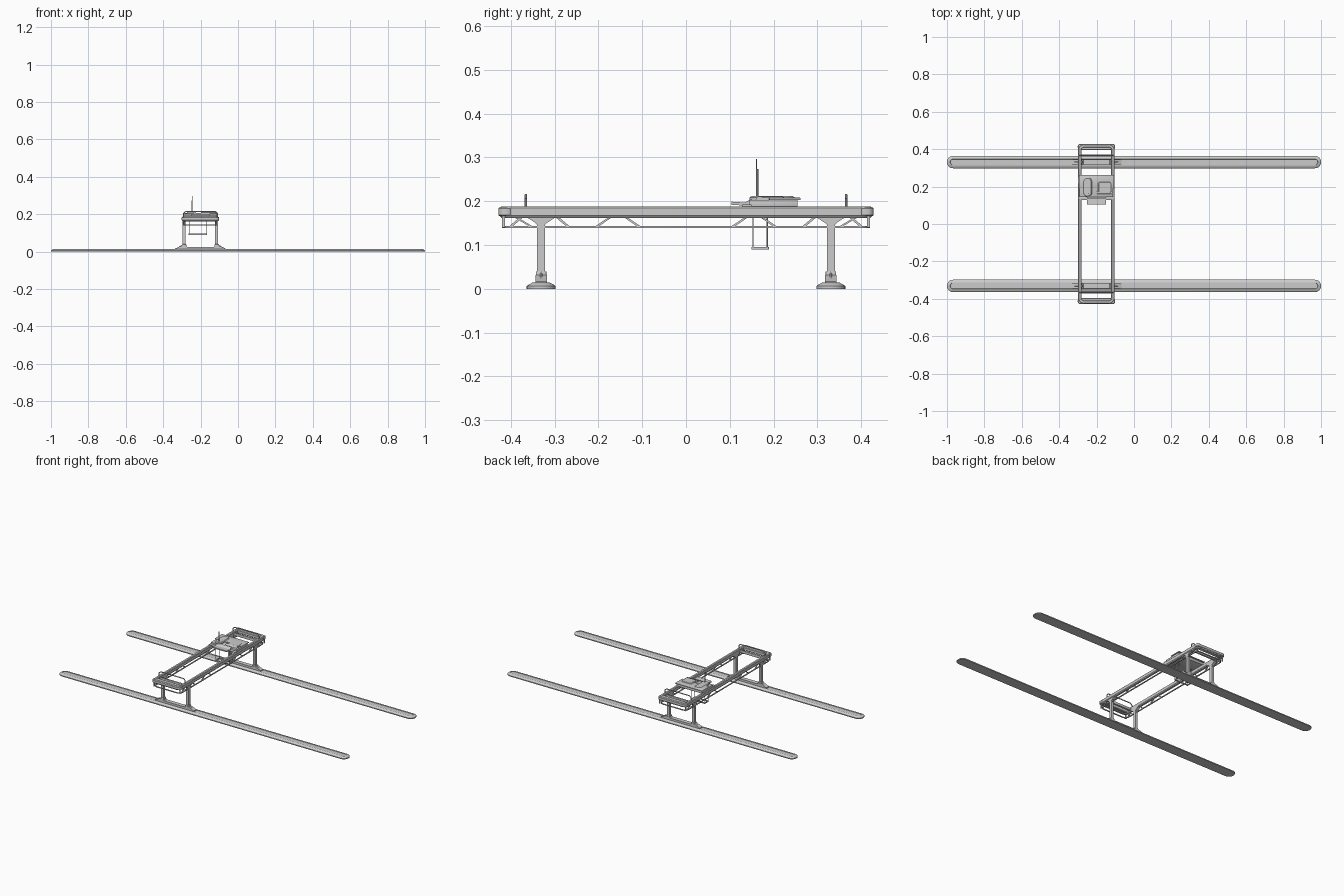
import bpy, bmesh
from math import pi, sin, cos
from mathutils import Vector

if "Cube" in bpy.data.objects:
    bpy.data.objects.remove(bpy.data.objects["Cube"])

CX = -0.201   # gantry centre line in x


def finish(name, bm, smooth=True):
    bmesh.ops.recalc_face_normals(bm, faces=bm.faces)
    me = bpy.data.meshes.new(name)
    bm.to_mesh(me)
    bm.free()
    ob = bpy.data.objects.new(name, me)
    bpy.context.collection.objects.link(ob)
    if smooth:
        bpy.ops.object.select_all(action='DESELECT')
        ob.select_set(True)
        bpy.context.view_layer.objects.active = ob
        bpy.ops.object.shade_smooth_by_angle()
    return ob


def rounded(cx, cy, hx, hy, r, seg=6):
    r = max(r, 0.001)
    pts = []
    for k, (sx, sy) in enumerate(((1, 1), (-1, 1), (-1, -1), (1, -1))):
        for i in range(seg + 1):
            a = pi / 2 * (k + i / seg)
            pts.append((cx + sx * (hx - r) + r * cos(a), cy + sy * (hy - r) + r * sin(a)))
    return pts


def layered(name, c, half, r, profile, ring=False):
    """Rounded rectangle swept through (inset, z) layers; ring closes on itself."""
    bm = bmesh.new()
    rows = [[bm.verts.new((x, y, z)) for x, y in
             rounded(c[0], c[1], half[0] - d, half[1] - d, r - d)] for d, z in profile]
    n = len(rows[0])
    pairs = list(zip(rows, rows[1:])) + ([(rows[-1], rows[0])] if ring else [])
    for a, b in pairs:
        for i in range(n):
            j = (i + 1) % n
            bm.faces.new((a[i], a[j], b[j], b[i]))
    if not ring:
        bm.faces.new(rows[0])
        bm.faces.new(rows[-1])
    return finish(name, bm)


def box(name, x, y, z, bevel=0.0):
    bm = bmesh.new()
    bmesh.ops.create_cube(bm, size=1)
    for v in bm.verts:
        v.co = [lo + (c + 0.5) * (hi - lo) for c, (lo, hi) in zip(v.co, (x, y, z))]
    if bevel:
        bmesh.ops.bevel(bm, geom=bm.edges[:], offset=bevel, segments=2, affect='EDGES', profile=0.5)
    return finish(name, bm)


def extrude(name, pts, axis, lo, hi):
    """Extrude a profile: axis 'x' takes (y, z) points, axis 'y' takes (x, z)."""
    bm = bmesh.new()
    put = (lambda p, t: (t, p[0], p[1])) if axis == 'x' else (lambda p, t: (p[0], t, p[1]))
    a = [bm.verts.new(put(p, lo)) for p in pts]
    b = [bm.verts.new(put(p, hi)) for p in pts]
    bm.faces.new(a)
    bm.faces.new(b)
    for i in range(len(a)):
        j = (i + 1) % len(a)
        bm.faces.new((a[i], a[j], b[j], b[i]))
    return finish(name, bm, False)


def rod(name, p, q, r, seg=10):
    p, q = Vector(p), Vector(q)
    bm = bmesh.new()
    bmesh.ops.create_cone(bm, cap_ends=True, segments=seg, radius1=r, radius2=r, depth=(q - p).length)
    bmesh.ops.rotate(bm, verts=bm.verts, matrix=(q - p).to_track_quat('Z', 'Y').to_matrix())
    bmesh.ops.translate(bm, verts=bm.verts, vec=(p + q) / 2)
    return finish(name, bm)


# Ground rails, feet and legs
for s in (-1, 1):
    ry = 0.331 * s
    layered("rail", (0, ry), (1.0, 0.033), 0.032,
            [(0, 0), (0, 0.006), (0.004, 0.009), (0.013, 0.014), (0.017, 0.014), (0.018, 0.011)])
    extrude("foot_beam", [(CX - 0.135, 0.011), (CX + 0.135, 0.011), (CX + 0.135, 0.017),
                          (CX + 0.1, 0.032), (CX + 0.078, 0.032), (CX + 0.07, 0.025),
                          (CX - 0.07, 0.025), (CX - 0.078, 0.032), (CX - 0.1, 0.032),
                          (CX - 0.135, 0.017)], 'y', ry - 0.013, ry + 0.013)
    for m in (-1, 1):
        lx = CX + 0.087 * m
        prof = [(-0.009, 0.028), (0.009, 0.028), (0.009, 0.146), (0.014, 0.151), (0.034, 0.164),
                (0.042, 0.168), (-0.042, 0.168), (-0.034, 0.164), (-0.014, 0.151), (-0.009, 0.146)]
        extrude("leg", [(ry + a, b) for a, b in prof], 'x', lx - 0.008, lx + 0.008)
        box("leg_socket", (lx - 0.011, lx + 0.011), (ry - 0.012, ry + 0.012), (0.022, 0.04), 0.002)
        rod("leg_pin", (lx - 0.012, ry, 0.034), (lx + 0.012, ry, 0.034), 0.005)
        # Diagonal brace between leg and foot
        rod("foot_brace", (lx + 0.04 * m, ry, 0.016), (lx + 0.006 * m, ry, 0.036), 0.003)

# Main girder loop and the lighter loop hung below it
layered("main_girder", (CX, 0), (0.098, 0.426), 0.03,
        [(0.004, 0.162), (0, 0.167), (0, 0.184), (0.004, 0.188),
         (0.015, 0.188), (0.019, 0.184), (0.019, 0.167), (0.015, 0.162)], True)
layered("lower_loop", (CX, 0), (0.094, 0.42), 0.026,
        [(0, 0.139), (0, 0.144), (0.006, 0.144), (0.006, 0.139)], True)

for s in (-1, 1):
    # End bumper, cross beam and hoop rail at each end
    layered("end_bumper", (CX, 0.412 * s), (0.1, 0.017), 0.015,
            [(0.003, 0.166), (0, 0.169), (0, 0.183), (0.003, 0.186)])
    box("leg_cross_beam", (CX - 0.085, CX + 0.085), (0.366 * s - 0.006, 0.366 * s + 0.006), (0.164, 0.18), 0.002)
    hy = 0.366 * s
    hoop = [(CX - 0.09, 0.186), (CX - 0.09, 0.205), (CX - 0.08, 0.214),
            (CX + 0.08, 0.214), (CX + 0.09, 0.205), (CX + 0.09, 0.186)]
    for (a, b), (c, d) in zip(hoop, hoop[1:]):
        rod("end_hoop", (a, hy, b), (c, hy, d), 0.003)
    # Hangers and slanted struts joining the loops
    for m in (-1, 1):
        x = CX + 0.09 * m
        box("end_hanger", (x - 0.003, x + 0.003), (0.417 * s - 0.003, 0.417 * s + 0.003), (0.14, 0.167))
        for low, high in ((0.4, 0.375), (0.355, 0.39), (0.27, 0.295), (0.203, 0.172), (0.108, 0.139)):
            pts = [(low * s - 0.004, 0.143), (low * s + 0.004, 0.143),
                   (high * s + 0.004, 0.164), (high * s - 0.004, 0.164)]
            extrude("slanted_strut", pts, 'x', x - 0.003, x + 0.003)

# Trolley: deck, front slope, upper plate
box("trolley_body", (CX - 0.09, CX + 0.09), (0.145, 0.255), (0.186, 0.203), 0.002)
box("trolley_top_plate", (CX - 0.094, CX + 0.094), (0.19, 0.262), (0.203, 0.208), 0.001)
extrude("trolley_front_apron", [(0.104, 0.192), (0.15, 0.189), (0.15, 0.206), (0.135, 0.197), (0.104, 0.199)],
        'x', CX - 0.05, CX + 0.05)
box("trolley_front_step", (CX - 0.094, CX + 0.094), (0.128, 0.15), (0.188, 0.193), 0.001)

# Winch housing and machinery on the deck
layered("winch_housing", (CX - 0.048, 0.197), (0.025, 0.052), 0.024,
        [(0, 0.2), (0, 0.208), (0.005, 0.212)])
layered("machinery_cover", (CX + 0.045, 0.195), (0.036, 0.03), 0.01,
        [(0, 0.2), (0, 0.208), (0.004, 0.211)])
rod("winch_drum", (CX + 0.002, 0.168, 0.202), (CX + 0.08, 0.168, 0.202), 0.009, 16)

# Mast with thin aerial
rod("mast", (-0.245, 0.163, 0.205), (-0.245, 0.163, 0.274), 0.0025)
rod("aerial", (-0.245, 0.161, 0.205), (-0.245, 0.161, 0.297), 0.001, 6)

# Hoist ropes and spreader frame
for x in (-0.261, -0.168):
    for y in (0.153, 0.186):
        rod("hoist_rope", (x, y, 0.094), (x, y, 0.188), 0.0015, 6)
layered("spreader", (-0.2145, 0.1695), (0.049, 0.02), 0.003,
        [(0, 0.09), (0, 0.096), (0.006, 0.096), (0.006, 0.09)], True)
